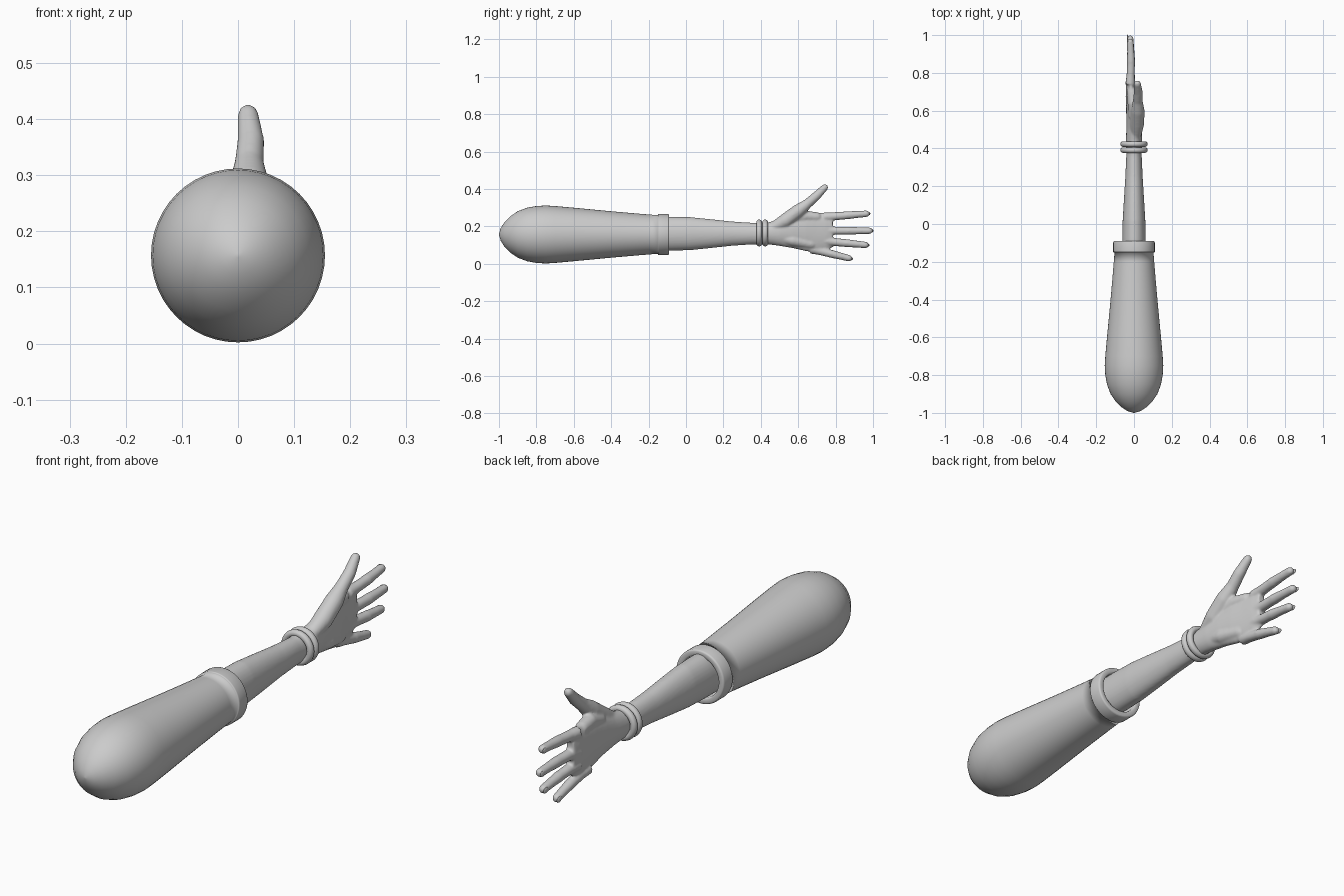
import bpy, bmesh, math
from mathutils import Vector

if "Cube" in bpy.data.objects:
    bpy.data.objects.remove(bpy.data.objects["Cube"], do_unlink=True)

grey = bpy.data.materials.new("plain grey")
grey.use_nodes = True
grey.diffuse_color = (0.6, 0.6, 0.6, 1)
grey.node_tree.nodes["Principled BSDF"].inputs["Base Color"].default_value = (0.6, 0.6, 0.6, 1)
AXIS_Z = 0.157


def finish(bm, name):
    bmesh.ops.recalc_face_normals(bm, faces=bm.faces)
    for f in bm.faces:
        f.smooth = True
    me = bpy.data.meshes.new(name)
    bm.to_mesh(me)
    bm.free()
    me.materials.append(grey)
    ob = bpy.data.objects.new(name, me)
    bpy.context.collection.objects.link(ob)
    return ob


def skin(bm, rings, closed=False):
    """Join rings of points into a tube, capped unless closed on itself."""
    loops = [[bm.verts.new(p) for p in ring] for ring in rings]
    n = len(loops[0])
    pairs = list(zip(loops, loops[1:]))
    if closed:
        pairs.append((loops[-1], loops[0]))
    for a, b in pairs:
        for i in range(n):
            j = (i + 1) % n
            bm.faces.new((a[i], a[j], b[j], b[i]))
    if not closed:
        bm.faces.new(loops[0])
        bm.faces.new(loops[-1])


def oval(centre, u, v, n=24):
    return [Vector(centre) + u * math.cos(2 * math.pi * i / n) + v * math.sin(2 * math.pi * i / n)
            for i in range(n)]


def flat_oval(y, x, rx, low, high, n=32):
    """Upright cross-section of the arm at depth y."""
    return oval((x, y, (low + high) / 2), Vector((rx, 0, 0)), Vector((0, 0, (high - low) / 2)), n)


def digit(bm, points, radii):
    """Round tapered tube through the points, with domed ends."""
    pts = [Vector(p) for p in points]
    rings = []
    for i, (p, r) in enumerate(zip(pts, radii)):
        d = (pts[min(i + 1, len(pts) - 1)] - pts[max(i - 1, 0)]).normalized()
        u = Vector((1, 0, 0))
        u = (u - d * u.dot(d)).normalized()
        v = d.cross(u)
        rings.append(oval(p, u * r, v * r))
        if i == len(pts) - 1:
            for a in (30, 60, 80):
                c, s = math.cos(math.radians(a)), math.sin(math.radians(a))
                rings.append(oval(p + d * r * s, u * r * c, v * r * c))
    skin(bm, rings)


# Sleeve and cuff, one turned profile of (y, radius)
profile = [(-1, 0.004), (-0.99, 0.035), (-0.97, 0.066), (-0.94, 0.097), (-0.9, 0.124),
           (-0.85, 0.143), (-0.8, 0.152), (-0.75, 0.155), (-0.7, 0.152), (-0.6, 0.143),
           (-0.4, 0.124), (-0.25, 0.111), (-0.2, 0.107), (-0.15, 0.103), (-0.15, 0.107),
           (-0.147, 0.11), (-0.143, 0.11), (-0.097, 0.11), (-0.092, 0.108), (-0.09, 0.104),
           (-0.09, 0.09), (-0.092, 0.086), (-0.097, 0.084), (-0.15, 0.084)]
bm = bmesh.new()
skin(bm, [flat_oval(y, 0, r, AXIS_Z - r, AXIS_Z + r, 48) for y, r in profile])
finish(bm, "sleeve_with_cuff")

# Bracelets
for name, y in (("inner_bracelet", 0.391), ("outer_bracelet", 0.423)):
    bm = bmesh.new()
    rings = []
    for i in range(40):
        a = 2 * math.pi * i / 40
        out = Vector((math.cos(a), 0, math.sin(a)))
        rings.append(oval(Vector((0, y, 0.165)) + out * 0.058, out * 0.014,
                          Vector((0, 0.015, 0)), 12))
    skin(bm, rings, closed=True)
    finish(bm, name)

# Forearm running into the palm: y, x centre, half width, low z, high z
bm = bmesh.new()
sections = [(-0.16, 0, 0.062, 0.07, 0.25), (-0.08, 0, 0.062, 0.07, 0.252),
            (0.02, 0, 0.06, 0.073, 0.25), (0.12, 0, 0.054, 0.083, 0.24),
            (0.25, 0, 0.046, 0.097, 0.226), (0.36, 0, 0.041, 0.104, 0.219),
            (0.44, 0, 0.042, 0.104, 0.222), (0.5, 0, 0.041, 0.096, 0.236),
            (0.57, -0.003, 0.038, 0.084, 0.26), (0.64, -0.008, 0.034, 0.068, 0.274),
            (0.7, -0.014, 0.029, 0.058, 0.275), (0.75, -0.018, 0.025, 0.07, 0.272),
            (0.785, -0.02, 0.019, 0.09, 0.262)]
skin(bm, [flat_oval(*s) for s in sections])

# Fingers: knuckle and tip in (y, z)
fingers = [((0.74, 0.25), (0.965, 0.268)), ((0.74, 0.177), (0.982, 0.177)),
           ((0.74, 0.122), (0.96, 0.101)), ((0.67, 0.08), (0.872, 0.03))]
for (y0, z0), (y1, z1) in fingers:
    steps = [(0, 0.026), (0.2, 0.022), (0.45, 0.021), (0.55, 0.0215), (0.75, 0.019), (1, 0.0175)]
    path = [(-0.02 + 0.004 * math.sin(math.pi * t), y0 + (y1 - y0) * t, z0 + (z1 - z0) * t)
            for t, r in steps]
    digit(bm, path, [r for t, r in steps])

# Thumb and the fleshy mounds of the palm
digit(bm, [(0.008, 0.46, 0.19), (0.016, 0.53, 0.23), (0.02, 0.6, 0.283), (0.02, 0.65, 0.322),
           (0.023, 0.695, 0.361), (0.018, 0.742, 0.408)],
      [0.028, 0.038, 0.036, 0.026, 0.024, 0.0185])
digit(bm, [(0.004, 0.5, 0.14), (0.006, 0.57, 0.125), (-0.006, 0.67, 0.105)], [0.028, 0.032, 0.026])
digit(bm, [(0, 0.57, 0.235), (-0.004, 0.64, 0.255), (-0.012, 0.7, 0.25)], [0.03, 0.03, 0.026])
hand = finish(bm, "forearm_and_hand")
remesh = hand.modifiers.new("blend", "REMESH")
remesh.mode = "VOXEL"
remesh.voxel_size = 0.005
remesh.use_smooth_shade = True
smooth = hand.modifiers.new("soften", "SMOOTH")
smooth.factor = 0.5
smooth.iterations = 8

# Nails on the back of each fingertip
tips = [("index", -0.034, *fingers[0][1]), ("middle", -0.034, *fingers[1][1]),
        ("ring", -0.034, *fingers[2][1]), ("little", -0.034, *fingers[3][1])]
for (name, x, y, z), (base, tip) in zip(tips, fingers):
    bm = bmesh.new()
    bmesh.ops.create_uvsphere(bm, u_segments=16, v_segments=8, radius=1)
    for v in bm.verts:
        v.co = Vector((v.co.x * 0.004, v.co.y * 0.017, v.co.z * 0.011))
    ob = finish(bm, name + "_nail")
    ob.location = (x, y + 0.004, z)
    ob.rotation_euler.x = math.atan2(tip[1] - base[1], tip[0] - base[0])
